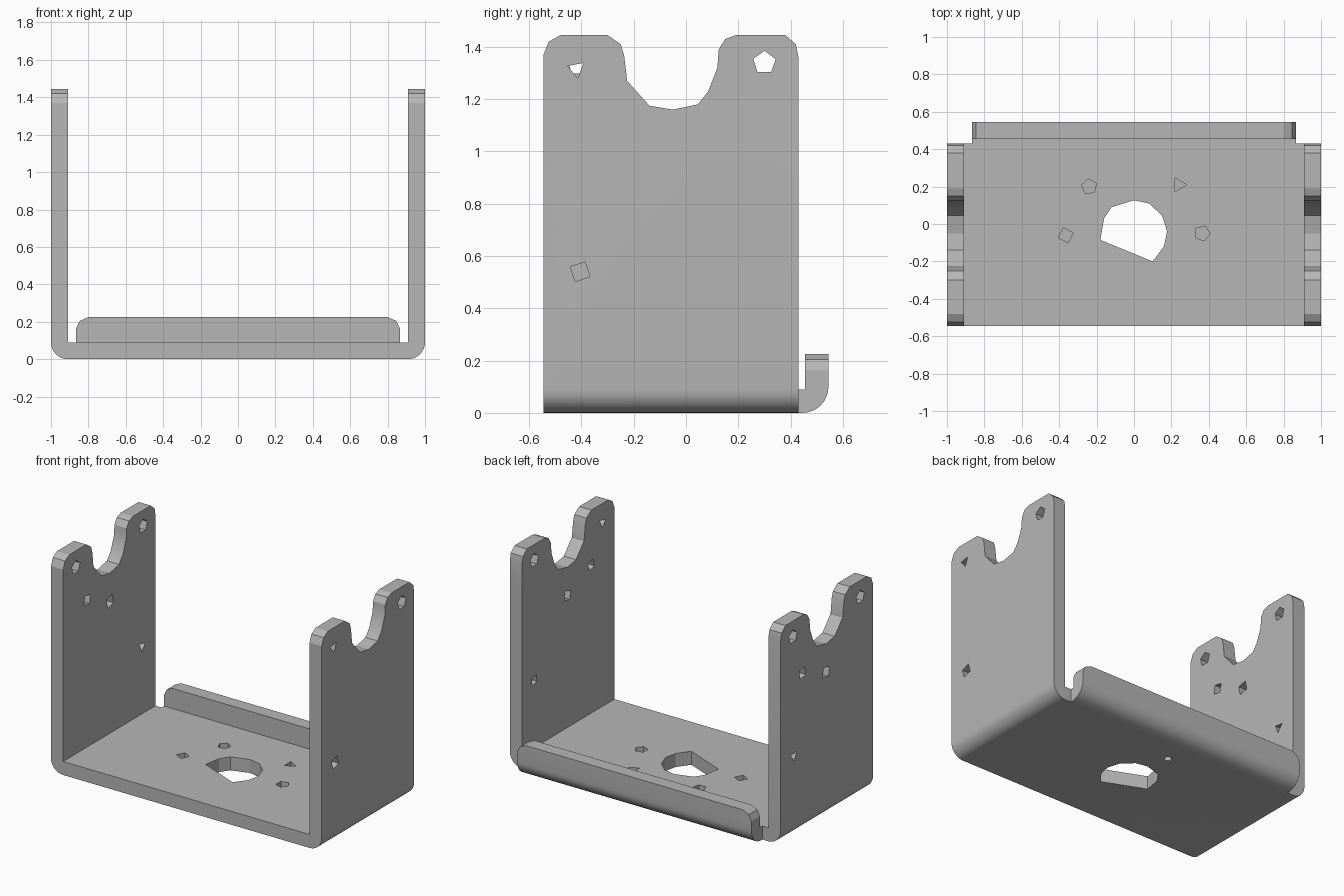
import bpy, bmesh
from math import sin, cos, pi
from mathutils import Vector

if "Cube" in bpy.data.objects:
    bpy.data.objects.remove(bpy.data.objects["Cube"], do_unlink=True)

T = 0.09                    # sheet thickness
FRONT, BACK = -0.545, 0.43  # wall depth
TOP = 1.445

steel = bpy.data.materials.new("plain_grey_steel")
steel.use_nodes = True
grey = (0.47, 0.47, 0.47, 1)
steel.diffuse_color = grey
steel.node_tree.nodes["Principled BSDF"].inputs["Base Color"].default_value = grey


def prism(name, pts, axis, lo, hi):
    """Extrude a 2D outline along one axis."""
    place = {"x": lambda a, b, d: (d, a, b),
             "y": lambda a, b, d: (a, d, b),
             "z": lambda a, b, d: (a, b, d)}[axis]
    bm = bmesh.new()
    face = bm.faces.new([bm.verts.new(place(a, b, lo)) for a, b in pts])
    ext = bmesh.ops.extrude_face_region(bm, geom=[face])
    move = Vector(place(0, 0, hi - lo))
    bmesh.ops.translate(bm, vec=move,
                        verts=[g for g in ext["geom"] if isinstance(g, bmesh.types.BMVert)])
    bmesh.ops.recalc_face_normals(bm, faces=bm.faces)
    mesh = bpy.data.meshes.new(name)
    bm.to_mesh(mesh)
    bm.free()
    mesh.materials.append(steel)
    obj = bpy.data.objects.new(name, mesh)
    bpy.context.collection.objects.link(obj)
    return obj


def combine(target, tool, operation):
    """Apply a boolean and throw the tool away."""
    mod = target.modifiers.new("cut", "BOOLEAN")
    mod.operation, mod.object, mod.solver = operation, tool, "EXACT"
    graph = bpy.context.evaluated_depsgraph_get()
    graph.update()
    mesh = bpy.data.meshes.new_from_object(target.evaluated_get(graph))
    target.modifiers.clear()
    target.data = mesh
    bpy.data.objects.remove(tool, do_unlink=True)


def arc(cx, cy, r, start, steps=8):
    """Quarter circle, counter-clockwise."""
    return [(cx + r * cos(start + pi / 2 * i / steps),
             cy + r * sin(start + pi / 2 * i / steps)) for i in range(steps + 1)]


def ngon(cx, cy, r, sides, turn):
    return [(cx + r * cos(turn + 2 * pi * i / sides),
             cy + r * sin(turn + 2 * pi * i / sides)) for i in range(sides)]


# Bent U-shaped sheet
half_in = 1 - T
u_shape = (arc(-1 + T, T, T, pi) + arc(1 - T, T, T, -pi / 2)
           + [(1, TOP + 0.1), (half_in, TOP + 0.1), (half_in, T),
              (-half_in, T), (-half_in, TOP + 0.1), (-1, TOP + 0.1)])
bracket = prism("bracket_body", u_shape, "y", FRONT, BACK)

# Trim the walls to the eared, scalloped outline
outline = [(FRONT, -0.1), (BACK, -0.1), (BACK, 1.36), (0.42, 1.41), (0.38, TOP),
           (0.19, TOP), (0.15, 1.43), (0.125, 1.39), (0.12, 1.32), (0.085, 1.23),
           (0.045, 1.18), (-0.05, 1.16), (-0.14, 1.175), (-0.225, 1.27),
           (-0.237, 1.37), (-0.25, 1.41), (-0.3, TOP), (-0.48, TOP),
           (-0.525, 1.42), (FRONT, 1.37)]
combine(bracket, prism("wall_trim", outline, "x", -1.2, 1.2), "INTERSECT")

# Rear lip, bent up, with clipped top corners
lip_shape = ([(0.38, 0)] + arc(0.445, 0.1, 0.1, -pi / 2)
             + [(0.545, 0.225), (0.455, 0.225), (0.455, T), (0.38, T)])
lip = prism("rear_lip", lip_shape, "x", -0.865, 0.865)
right_edge = [(0.9, -0.1), (0.9, 0.1), (0.865, 0.165), (0.845, 0.205), (0.8, 0.225), (0.8, 0.3)]
lip_trim = right_edge + [(-x, z) for x, z in reversed(right_edge)]
combine(lip, prism("lip_trim", lip_trim, "y", 0.3, 0.6), "INTERSECT")
combine(bracket, lip, "UNION")

# Large central opening in the floor
opening = [(-0.18, -0.085), (-0.16, 0.03), (-0.12, 0.09), (0, 0.127), (0.08, 0.11),
           (0.15, 0.045), (0.177, -0.04), (0.16, -0.12), (0.1, -0.2)]
combine(bracket, prism("opening", opening, "z", -0.1, 0.2), "DIFFERENCE")

# Small blind holes around the opening
for x, y, sides, turn in [(-0.24, 0.2, 5, 0.4), (0.24, 0.21, 3, 0),
                          (-0.365, -0.06, 4, 0.3), (0.365, -0.05, 5, 1.2)]:
    combine(bracket, prism("floor_hole", ngon(x, y, 0.042, sides, turn), "z", 0.03, 0.2),
            "DIFFERENCE")
combine(bracket, prism("under_hole", ngon(-0.04, 0.28, 0.03, 4, 0.3), "z", -0.1, 0.05),
        "DIFFERENCE")

# Wall holes: y, z, radius, sides, turn, start and end along x
mid = 1 - T / 2
wall_holes = [
    (0.3, 1.34, 0.045, 5, 0.3, -1.1, 1.1),
    (-0.42, 1.315, 0.036, 3, 2.8, 0.8, 1.1),
    (-0.41, 1.335, 0.045, 5, 0.3, -1.1, -0.8),
    (-0.405, 0.54, 0.042, 4, 1.1, mid, 1.1),
    (-0.3, 1.08, 0.038, 4, 0.5, 0.8, mid),
    (-0.05, 0.97, 0.042, 4, 1.0, 0.8, mid),
    (0.3, 0.54, 0.036, 4, 0.6, 0.8, mid),
    (-0.29, 1.07, 0.042, 4, 0.6, -mid, -0.8),
    (0.2, 1.06, 0.042, 4, 0.6, -1.1, -mid),
    (-0.05, 0.97, 0.045, 4, 1.0, -1.1, -0.8),
    (0.29, 0.54, 0.036, 3, 0.4, -1.1, -0.8),
]
for y, z, r, sides, turn, lo, hi in wall_holes:
    combine(bracket, prism("wall_hole", ngon(y, z, r, sides, turn), "x", lo, hi), "DIFFERENCE")

# Smooth bends, crisp edges
bpy.ops.object.select_all(action="DESELECT")
bracket.select_set(True)
bpy.context.view_layer.objects.active = bracket
bpy.ops.object.shade_smooth_by_angle(angle=0.35)
